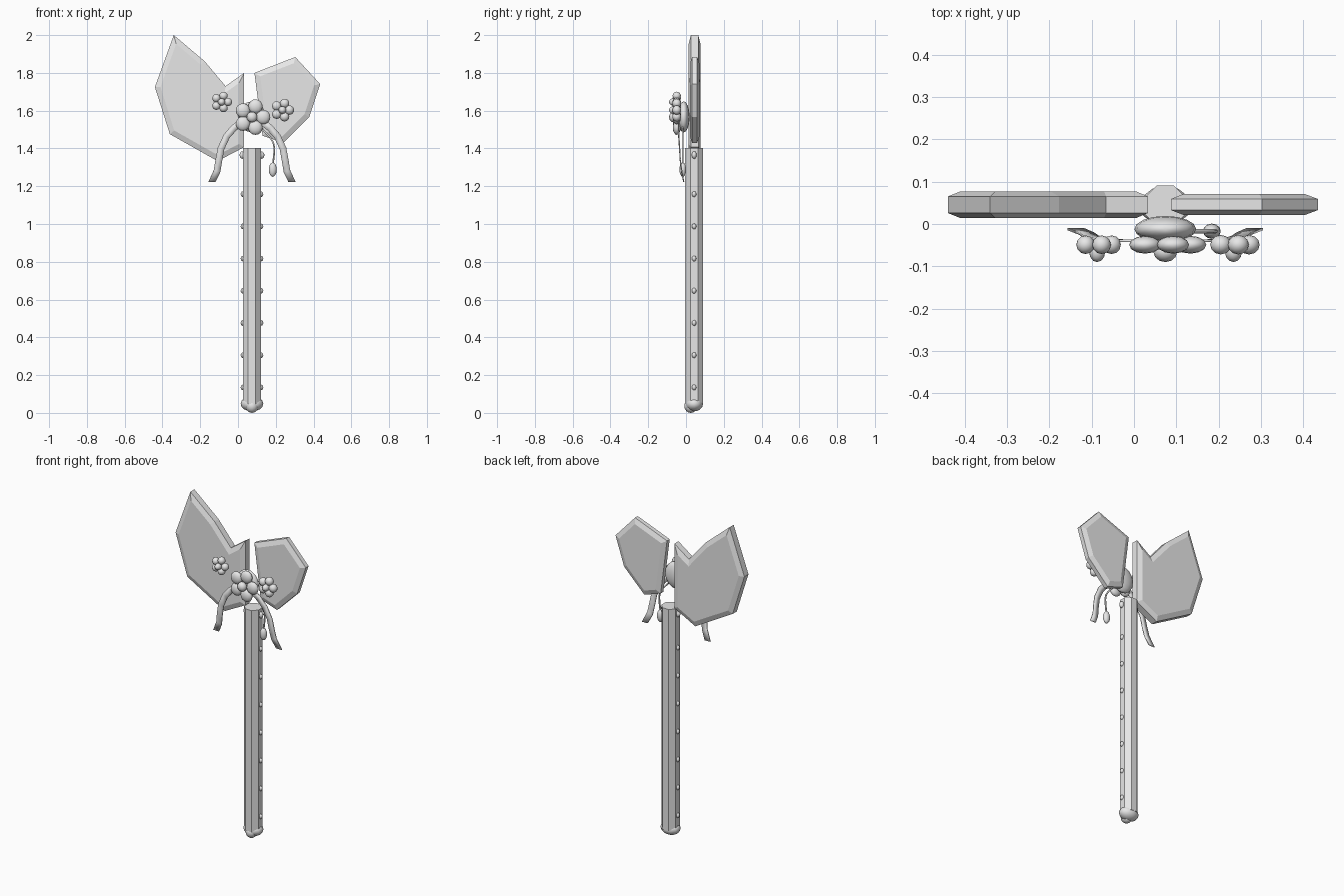
import bpy, bmesh, math
from mathutils import Vector, Matrix

if "Cube" in bpy.data.objects:
    bpy.data.objects.remove(bpy.data.objects["Cube"])

grey = bpy.data.materials.new("light grey")
grey.diffuse_color = (0.8, 0.8, 0.8, 1)
grey.use_nodes = True
grey.node_tree.nodes["Principled BSDF"].inputs["Base Color"].default_value = grey.diffuse_color
CX, CY = 0.074, 0.043          # handle axis


def finish(bm, name, smooth=False):
    bmesh.ops.recalc_face_normals(bm, faces=bm.faces)
    for f in bm.faces:
        f.smooth = smooth
    me = bpy.data.meshes.new(name)
    bm.to_mesh(me)
    bm.free()
    me.materials.append(grey)
    ob = bpy.data.objects.new(name, me)
    bpy.context.collection.objects.link(ob)
    return ob


def balls(name, items, seg=12, rings=8):
    """Several ellipsoids (centre, radii) in one object."""
    bm = bmesh.new()
    for c, r in items:
        m = Matrix.Translation(c) @ Matrix.Diagonal((*r, 1))
        bmesh.ops.create_uvsphere(bm, u_segments=seg, v_segments=rings, radius=1, matrix=m)
    return finish(bm, name, True)


def blade(name, pts, y0, y1, inset=0.028, chamfer=0.012):
    """Extruded outline with chamfered rims on both faces."""
    bm = bmesh.new()
    front = bm.faces.new([bm.verts.new((x, y0 + chamfer, z)) for x, z in pts])
    ext = bmesh.ops.extrude_face_region(bm, geom=[front], use_keep_orig=True)
    new = [g for g in ext["geom"] if isinstance(g, bmesh.types.BMVert)]
    bmesh.ops.translate(bm, verts=new, vec=(0, y1 - y0 - 2 * chamfer, 0))
    bmesh.ops.recalc_face_normals(bm, faces=bm.faces)
    caps = [f for f in bm.faces if abs(f.normal.y) > 0.9]
    bmesh.ops.inset_individual(bm, faces=caps, thickness=inset, depth=chamfer,
                               use_even_offset=True)
    return finish(bm, name)


def flower(name, x, z, ring, petal, core, depth):
    items = [((x, -0.066, z), (core, 0.024, core))]
    for i in range(5):
        a = math.radians(72 * i)
        items.append(((x + ring * math.cos(a), -0.049, z + ring * math.sin(a)),
                      (petal, depth, petal)))
    return balls(name, items)


# blades
blade("left_blade", [(-0.34, 2.0), (-0.177, 1.862), (-0.066, 1.73), (0.033, 1.80),
                     (0.033, 1.407), (-0.108, 1.333), (-0.361, 1.476), (-0.44, 1.725)],
      0.014, 0.077)
blade("right_blade", [(0.087, 1.80), (0.303, 1.884), (0.435, 1.741), (0.377, 1.566),
                      (0.24, 1.43), (0.13, 1.467)], 0.021, 0.071)

# octagonal handle
bm = bmesh.new()
m = Matrix.Translation((CX, CY, 0.725)) @ Matrix.Rotation(math.pi / 8, 4, 'Z')
bmesh.ops.create_cone(bm, cap_ends=True, segments=8, radius1=0.052, radius2=0.052,
                      depth=1.354, matrix=m)
finish(bm, "handle")

# pommel with a small front ball
balls("pommel", [((CX, CY, 0.048), (0.06, 0.047, 0.04)),
                 ((CX, 0.025, 0.036), (0.034, 0.034, 0.036))])

# studs down both sides of the handle
studs = []
for s in (-1, 1):
    studs.append(((CX + s * 0.049, CY, 1.365), (0.017, 0.013, 0.02)))
    for i in range(7):
        studs.append(((CX + s * 0.048, CY, 0.135 + 0.1705 * i), (0.012, 0.012, 0.015)))
balls("studs", studs, 8, 6)

# flowers and backing pad
balls("flower_pad", [((CX, -0.012, 1.567), (0.073, 0.031, 0.082))], 16, 8)
flower("centre_flower", CX, 1.566, 0.059, 0.038, 0.028, 0.021)
flower("left_flower", -0.087, 1.646, 0.034, 0.022, 0.019, 0.022)
flower("right_flower", 0.235, 1.603, 0.037, 0.025, 0.02, 0.023)

# ribbons, mirrored about the handle axis
path = [Vector(p) for p in [(0.02, -0.04, 1.54), (-0.02, -0.04, 1.51), (-0.06, -0.038, 1.465),
                            (-0.09, -0.034, 1.40), (-0.102, -0.03, 1.335),
                            (-0.111, -0.023, 1.28), (-0.138, -0.012, 1.222)]]
for side, name in ((1, "left_ribbon"), (-1, "right_ribbon")):
    bm = bmesh.new()
    rows = []
    for i, p in enumerate(path):
        t = path[min(i + 1, len(path) - 1)] - path[max(i - 1, 0)]
        n = Vector((t.z, 0, -t.x)).normalized() * 0.018
        if i == len(path) - 1:
            n = Vector((-0.019, 0, 0))
        row = []
        for q in (p + n, p - n):
            x = q.x if side == 1 else 2 * CX - q.x
            row.append(bm.verts.new((x, q.y, q.z)))
        rows.append(row)
    for a, b in zip(rows, rows[1:]):
        bm.faces.new((a[0], a[1], b[1], b[0]))
    ob = finish(bm, name, True)
    mod = ob.modifiers.new("thickness", 'SOLIDIFY')
    mod.thickness = 0.006
    mod.offset = 0

# hanging cord and bead
cu = bpy.data.curves.new("cord", 'CURVE')
cu.dimensions = '3D'
cu.bevel_depth = 0.005
cu.bevel_resolution = 1
cu.use_fill_caps = True
sp = cu.splines.new('POLY')
pts = [(0.11, 1.53), (0.14, 1.49), (0.168, 1.462), (0.187, 1.43), (0.193, 1.40),
       (0.19, 1.36), (0.184, 1.31)]
sp.points.add(len(pts) - 1)
for p, (x, z) in zip(sp.points, pts):
    p.co = (x, -0.017, z, 1)
cu.materials.append(grey)
bpy.context.collection.objects.link(bpy.data.objects.new("cord", cu))
balls("bead", [((0.184, -0.017, 1.288), (0.021, 0.018, 0.038))])
